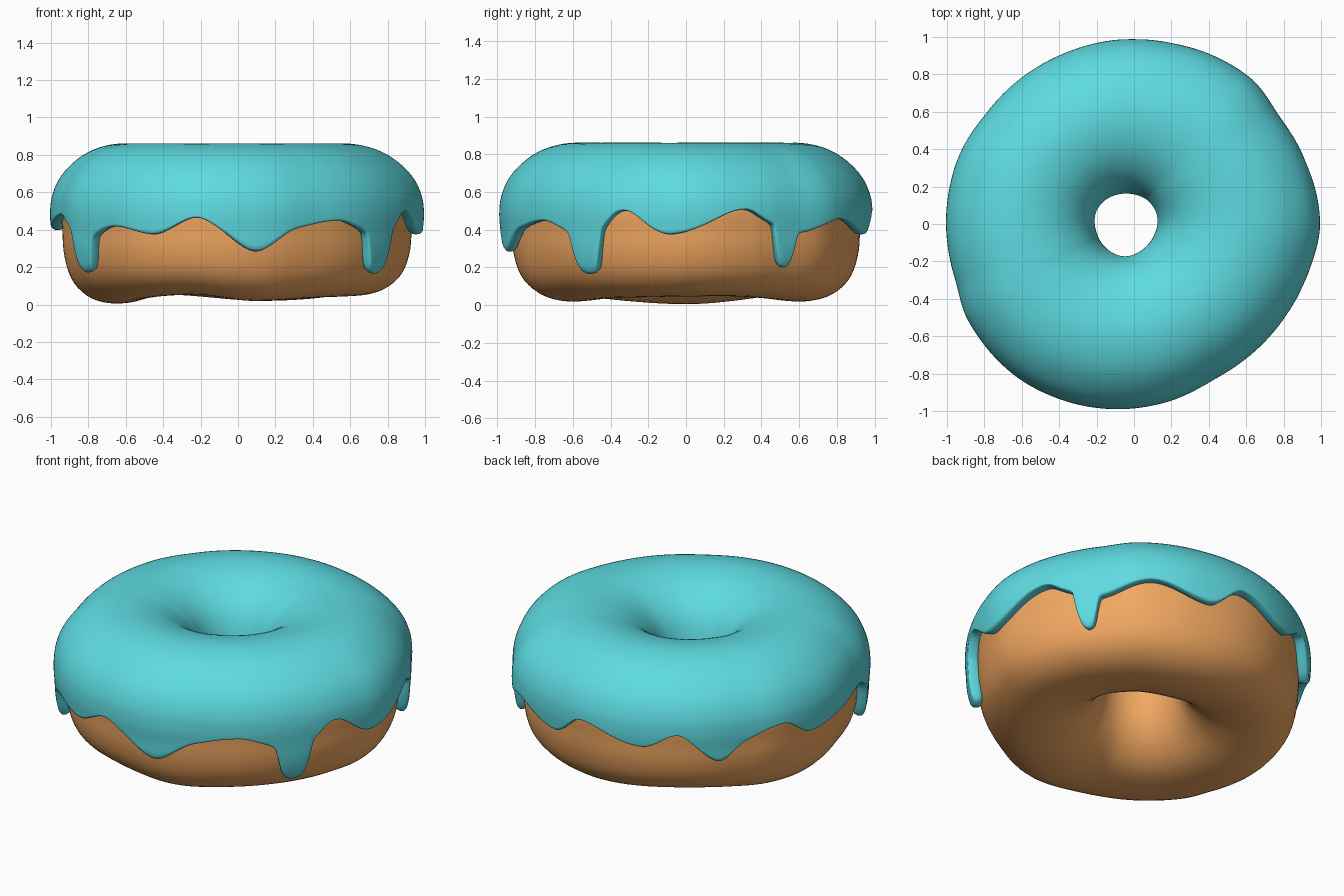
import bpy, bmesh, math

if "Cube" in bpy.data.objects:
    bpy.data.objects.remove(bpy.data.objects["Cube"])

# Cross-section of the dough ring (radius, height): bottom, hole wall, top, outer wall
PROFILE = [(.65, .02), (.52, .03), (.40, .075), (.295, .17), (.235, .29), (.218, .42),
           (.235, .55), (.285, .67), (.40, .762), (.54, .80), (.66, .795), (.78, .752),
           (.88, .665), (.925, .58), (.938, .49), (.932, .40), (.925, .29), (.897, .18),
           (.845, .10), (.76, .043)]
TOP, LOW = 9, 20

# Values around the ring, keyed by angle in degrees
OUTLINE = {0: 1.0, 22: .98, 36: .972, 52: 1.003, 66: .998, 80: .99, 94: .99, 115: .985,
           142: .985, 160: 1.005, 174: 1.005, 197: 1.0, 211: 1.03, 230: 1.035, 247: 1.02,
           262: 1.0, 280: .97, 300: .935, 326: .95, 346: .975}
DRIP_EDGE = {19: .505, 25: .46, 29.8: .41, 30.8: .27, 31.6: .215, 34: .195, 36: .215, 36.8: .27,
             38: .375, 42: .39, 56: .46, 76: .375, 88: .50, 110: .41, 122: .49, 136: .32,
             145: .44, 158: .50, 170: .40, 185: .44, 200: .48, 206: .44, 209.6: .38, 210.6: .26,
             211.6: .20, 214.5: .175, 217.6: .19, 218.6: .24, 219.8: .35, 230: .42, 243: .375,
             257: .465, 276: .285, 290: .41, 306: .45, 315: .41, 319.2: .36, 320.4: .25,
             321.6: .19, 325.5: .165, 328.8: .18, 330: .26, 331: .38, 340: .50, 355: .375}
BOTTOM = {20: .03, 75: 0, 125: .035, 180: -.015, 250: .035, 280: .0, 320: .02}


def ring_curve(table):
    """Smooth periodic curve through the keys, flat at every peak and dip."""
    ks = sorted(table)
    n = len(ks)
    gap = [(ks[(i + 1) % n] - ks[i]) % 360 for i in range(n)]
    val = [table[k] for k in ks]
    slope = [(val[(i + 1) % n] - val[i]) / gap[i] for i in range(n)]
    tan = []
    for i in range(n):
        a, b = slope[i - 1], slope[i]
        tan.append(2 * a * b / (a + b) if a * b > 0 else 0)

    def f(deg):
        i = max((j for j in range(n) if ks[j] <= deg), default=n - 1)
        h, j = gap[i], (i + 1) % n
        t = ((deg - ks[i]) % 360) / h
        return ((2*t**3 - 3*t*t + 1) * val[i] + (t**3 - 2*t*t + t) * h * tan[i]
                + (3*t*t - 2*t**3) * val[j] + (t**3 - t*t) * h * tan[j])
    return f


outline, drip_edge, bottom = map(ring_curve, (OUTLINE, DRIP_EDGE, BOTTOM))


def section(s):
    """Point on the cross-section (closed Catmull-Rom)."""
    i = math.floor(s)
    t = s - i
    p = [PROFILE[(i + k) % len(PROFILE)] for k in (-1, 0, 1, 2)]
    return [.5 * (2*b + (c - a)*t + (2*a - 5*b + 4*c - d)*t*t + (3*b - a - 3*c + d)*t**3)
            for a, b, c, d in zip(*p)]


def find_height(z, high, low):
    """Section position between high and low that lies at height z."""
    for _ in range(30):
        mid = (high + low) / 2
        if section(mid)[1] > z:
            high = mid
        else:
            low = mid
    return high


def place(s, deg):
    r, z = section(s)
    a = math.radians(deg)
    r = .17 + (r - .17) * (outline(deg) - .17) / .83
    z += bottom(deg) * max(0, 1 - z / .35)
    return (r * math.cos(a) - .045 * max(0, 1 - r) / .83, r * math.sin(a), z)


def steps(a, b, n):
    return [a + (b - a) * i / n for i in range(n)]


def ring_mesh(name, color, segs, rows_at, closed):
    """Sweep section positions rows_at(angle) around the ring."""
    bm = bmesh.new()
    grid = []
    for i in range(segs):
        deg = 360 * i / segs
        grid.append([bm.verts.new(place(s, deg)) for s in rows_at(deg)])
    rows = len(grid[0])
    for i in range(segs):
        a, b = grid[i], grid[(i + 1) % segs]
        for j in range(rows if closed else rows - 1):
            k = (j + 1) % rows
            bm.faces.new((a[j], a[k], b[k], b[j])).smooth = True
    # make the normals face out of the ring
    bm.normal_update()
    top = max(bm.faces, key=lambda f: f.calc_center_median().z)
    if top.normal.z < 0:
        bmesh.ops.reverse_faces(bm, faces=bm.faces)
    me = bpy.data.meshes.new(name)
    bm.to_mesh(me)
    bm.free()
    ob = bpy.data.objects.new(name, me)
    bpy.context.collection.objects.link(ob)
    mat = bpy.data.materials.new(name + "_color")
    mat.diffuse_color = color
    mat.use_nodes = True
    mat.node_tree.nodes["Principled BSDF"].inputs["Base Color"].default_value = mat.diffuse_color
    me.materials.append(mat)
    return ob


# Dough ring
ring_mesh("dough", (.88, .39, .12, 1), 128, lambda deg: steps(0, LOW, 60), True)


# Icing: from inside the hole, over the top, down to the dripping edge
def icing_rows(deg):
    inner = .47 + .03 * math.sin(math.radians(3 * deg))
    start = find_height(inner, TOP, 4)
    brim = find_height(.56, TOP, LOW)
    end = find_height(drip_edge(deg), TOP, LOW)
    return steps(start, brim, 18) + steps(brim, end, 9) + [end]


icing = ring_mesh("icing", (.11, .71, .76, 1), 360, icing_rows, False)
shell = icing.modifiers.new("thickness", 'SOLIDIFY')
shell.thickness = .06
shell.offset = 1
soft = icing.modifiers.new("soft_rim", 'SUBSURF')
soft.levels = soft.render_levels = 1
